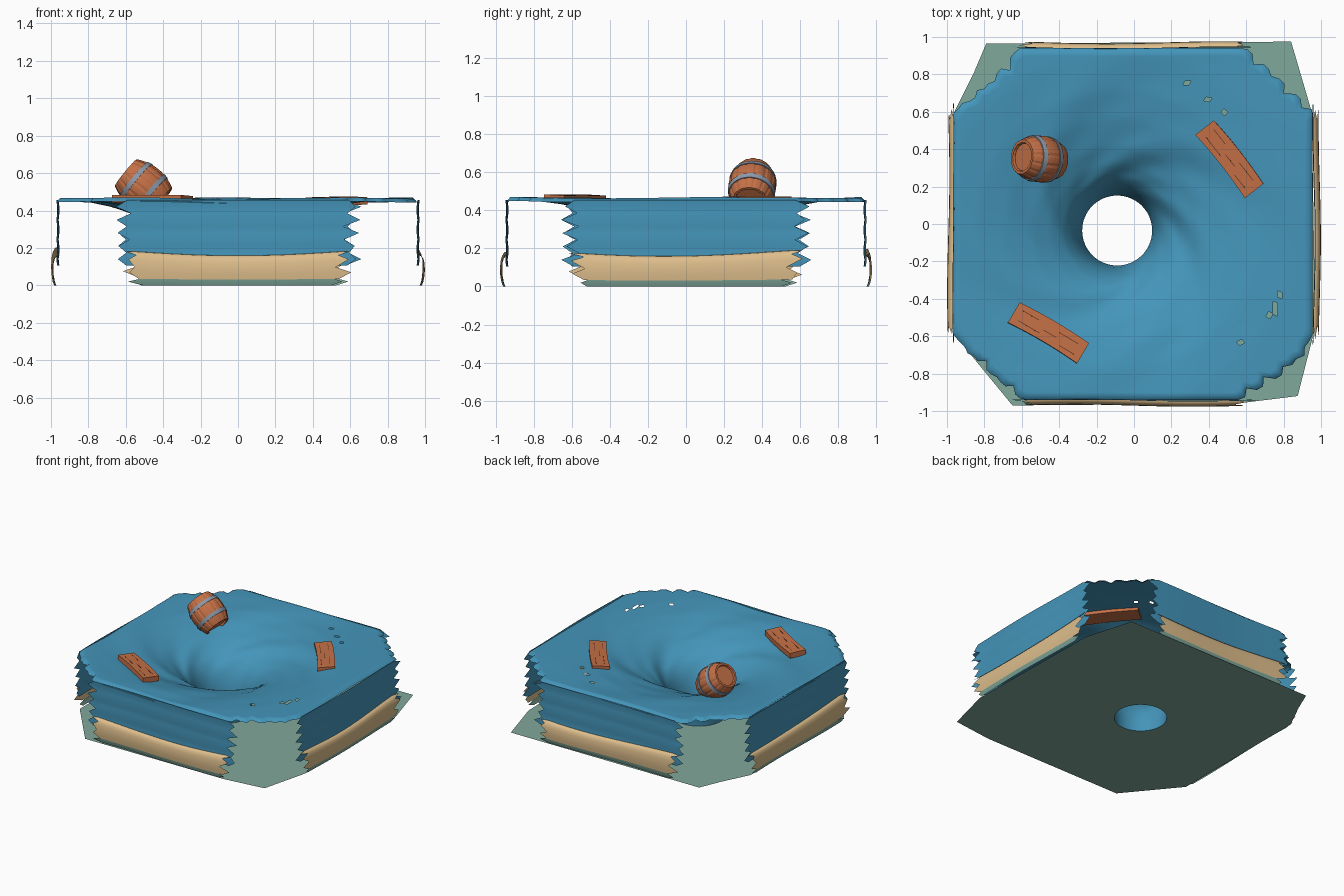
import bpy, bmesh, math, random
from mathutils import Vector, Matrix

if "Cube" in bpy.data.objects:
    bpy.data.objects.remove(bpy.data.objects["Cube"])

random.seed(4)


def mat(name, r, g, b):
    m = bpy.data.materials.new(name)
    lin = [((c / 255 + 0.055) / 1.055) ** 2.4 for c in (r, g, b)]
    m.diffuse_color = (*lin, 1)
    m.use_nodes = True
    m.node_tree.nodes["Principled BSDF"].inputs["Base Color"].default_value = m.diffuse_color
    return m


WATER = mat("water blue", 68, 149, 186)
SAND = mat("sand", 222, 190, 140)
BASE = mat("sea green", 128, 168, 154)
WOOD = mat("wood", 196, 112, 70)
DARK = mat("dark wood", 110, 58, 38)
IRON = mat("band grey", 140, 152, 168)


def make(name, bm, material, smooth=False, matrix=None):
    me = bpy.data.meshes.new(name)
    bmesh.ops.recalc_face_normals(bm, faces=bm.faces)
    for f in bm.faces:
        f.smooth = smooth
    bm.to_mesh(me)
    bm.free()
    me.materials.append(material)
    ob = bpy.data.objects.new(name, me)
    bpy.context.collection.objects.link(ob)
    if matrix is not None:
        ob.matrix_world = matrix
    return ob


def grid(bm, rows, closed=False):
    vs = [[bm.verts.new(p) for p in row] for row in rows]
    n = len(vs[0])
    for a, b in zip(vs, vs[1:]):
        for j in range(n if closed else n - 1):
            k = (j + 1) % n
            bm.faces.new((a[j], a[k], b[k], b[j]))


def ray(theta, poly):
    # distance from the funnel centre to a convex-ish outline
    d = Vector((math.cos(theta), math.sin(theta)))
    best = 9
    for i, p in enumerate(poly):
        p = Vector(p)
        e = Vector(poly[(i + 1) % len(poly)]) - p
        den = d.x * e.y - d.y * e.x
        if abs(den) < 1e-9:
            continue
        w = p - C
        t = (w.x * e.y - w.y * e.x) / den
        u = (w.x * d.y - w.y * d.x) / den
        if t > 0 and -1e-6 <= u <= 1 + 1e-6:
            best = min(best, t)
    return best


C = Vector((-0.09, -0.035))
HOLE = 0.187
SEG = 192

# whirlpool: polar sheet, deep funnel with spiral ripples
outline = [(0.6, 0.94), (0.72, 0.83), (0.955, 0.61), (0.955, -0.6), (0.82, -0.79), (0.57, -0.94),
           (-0.6, -0.94), (-0.78, -0.79), (-0.97, -0.59), (-0.965, 0.6), (-0.83, 0.69), (-0.62, 0.94)]
profile = [(HOLE, 0.0), (0.197, 0.1), (0.225, 0.2), (0.28, 0.28), (0.35, 0.332), (0.45, 0.38),
           (0.6, 0.425), (0.75, 0.452), (0.95, 0.466), (1.5, 0.468)]


def depth(r):
    for (a, za), (b, zb) in zip(profile, profile[1:]):
        if r <= b:
            return za + (zb - za) * (r - a) / (b - a)
    return profile[-1][1]


def smooth_depth(r):
    w = min(0.02, (r - HOLE) * 0.6)
    return (depth(r - w) + 2 * depth(r) + depth(r + w)) / 4


edges = []
for j in range(SEG):
    th = 2 * math.pi * j / SEG
    R = ray(th, outline)
    x, y = C.x + R * math.cos(th), C.y + R * math.sin(th)
    if abs(x) < 0.95 and abs(y) < 0.935 and j % 3 == 0:
        R += random.uniform(-0.05, 0.03)
    edges.append(R)
rows = []
N = 52
for i in range(N + 1):
    row = []
    for j, R in enumerate(edges):
        th = 2 * math.pi * j / SEG
        r = R if i == N else HOLE + (R - 0.02 - HOLE) * (i / (N - 1)) ** 1.5
        amp = 0.011 * max(0, min(1, (r - HOLE) / 0.12)) * max(0.25, 1 - 0.75 * r)
        z = smooth_depth(r) + amp * math.sin(5 * (th + 1.3 * math.log(r)))
        z += 0.4 * amp * math.sin(9 * (th + 1.5 * math.log(r)) + 1)
        row.append((C.x + r * math.cos(th), C.y + r * math.sin(th), z - (0.02 if i == N else 0)))
    rows.append(row)
bm = bmesh.new()
grid(bm, rows, True)
# small gaps in the sheet that show the floor
gone = set()
for p in [(0.73, -0.5), (0.75, -0.46), (0.76, -0.42), (0.765, -0.38), (0.58, -0.63),
          (0.4, 0.65), (0.49, 0.605), (0.28, 0.75)]:
    gone.add(min(bm.faces, key=lambda f: (f.calc_center_median().xy - Vector(p)).length))
bmesh.ops.delete(bm, geom=list(gone), context='FACES')
make("whirlpool_water", bm, WATER, True)

# floor with the funnel opening
floor = [(0.84, 0.975), (0.95, 0.6), (0.97, -0.55), (0.875, -0.92), (0.55, -0.96), (-0.65, -0.97),
         (-0.97, -0.58), (-0.97, 0.58), (-0.86, 0.8), (-0.79, 0.965)]
bm = bmesh.new()
angs = sorted([2 * math.pi * j / 64 for j in range(64)] +
              [math.atan2(p[1] - C.y, p[0] - C.x) % (2 * math.pi) + 1e-4 for p in floor])
grid(bm, [[(C.x + r * math.cos(a), C.y + r * math.sin(a), 0.0)
           for a, r in ((a, HOLE if k == 0 else ray(a, floor)) for a in angs)] for k in (0, 1)], True)
make("sea_floor", bm, BASE)


# four ragged side walls, each in layers
def wall(name, prof, half, side, material, wave):
    ang = side * math.pi / 2
    out_add = 0.022 if side % 2 else 0.0
    rot = Matrix.Rotation(ang, 3, 'Z')
    rows = []
    for i, (o, z) in enumerate(prof):
        row = []
        spike = 0.05 if i % 2 else -0.01
        for k in range(27):
            u = -half + 2 * half * k / 26
            if k == 0:
                u -= spike + random.uniform(0, 0.04)
            if k == 26:
                u += spike + random.uniform(0, 0.04)
            zz = z - wave * (z / 0.18) * math.cos(u * 2.6 + side * 0.3)
            oo = o + 0.006 * math.sin(u * 5 + side * 2)
            row.append(rot @ Vector((u, -oo - out_add, zz)))
        rows.append(row)
    bm = bmesh.new()
    grid(bm, rows)
    make(name, bm, material, True)


water_prof = [(0.939 + 0.004 * (i % 3 == 0), 0.455 - 0.035 * i) for i in range(11)]
sand_prof = [(0.938, 0.185), (0.952, 0.182), (0.963, 0.165), (0.969, 0.14), (0.971, 0.1), (0.970, 0.07), (0.966, 0.036)]
base_prof = [(0.966, 0.038), (0.963, 0.02), (0.955, 0.0)]
for s, nm in enumerate(("front", "right", "back", "left")):
    wall(nm + "_water_wall", water_prof, 0.57, s, WATER, 0.0)
    wall(nm + "_sand_layer", sand_prof, 0.53, s, SAND, 0.025)
    wall(nm + "_base_strip", base_prof, 0.50, s, BASE, 0.0)


# floating planks with grain cracks
def plank(name, loc, angle, length, width, tilt):
    M = Matrix.Translation(loc) @ Matrix.Rotation(angle, 4, 'Z') @ Matrix.Rotation(tilt, 4, 'X')
    bm = bmesh.new()
    rows = []
    for k in range(9):
        t = k / 8 - 0.5
        bend = 0.035 * (t * t - 0.08)
        w = width / 2
        rows.append([(t * length, s * w - bend, z) for s, z in ((-1, -.02), (1, -.02), (1, .02), (-1, .02))])
    grid(bm, rows, True)
    bm.verts.ensure_lookup_table()
    bm.faces.new(bm.verts[:4])
    bm.faces.new(bm.verts[-4:])
    bmesh.ops.bevel(bm, geom=[e for e in bm.edges if e.calc_face_angle(0) > 1], offset=0.004, segments=1)
    make(name, bm, WOOD, False, M)
    bm = bmesh.new()
    for a, b, l in ((-.3, .22, .1), (.25, .2, .12), (.02, -.05, .08), (-.25, -.25, .13), (.3, -.28, .09)):
        bmesh.ops.create_cube(bm, size=1, matrix=Matrix.Translation((a * length, b * width, 0.0195))
                              @ Matrix.Diagonal((l, 0.004, 0.004, 1)))
    make(name + "_cracks", bm, DARK, False, M)


plank("plank_right", (0.515, 0.35, 0.45), math.radians(-52), 0.43, 0.125, 0.06)
plank("plank_left", (-0.455, -0.578, 0.46), math.radians(-30.5), 0.43, 0.125, -0.05)

# barrel, tilted out of the water
axis = Vector((-0.77, 0.09, 0.63)).normalized()
BM = Matrix.Translation((-0.505, 0.348, 0.525)) @ axis.to_track_quat('Z', 'Y').to_matrix().to_4x4()
H = 0.122


def belly(s):
    return 0.125 - 0.032 * (s / H) ** 2


def revolve(name, prof, material, groove, smooth=False):
    bm = bmesh.new()
    n = 56
    grid(bm, [[(g * r * math.cos(a), g * r * math.sin(a), s) for a, g in
               ((2 * math.pi * j / n, 1 - groove * (j % 4 == 0)) for j in range(n))] for r, s in prof], True)
    make(name, bm, material, smooth, BM)


side = [(belly(s), s) for s in (H * (i / 6 - 1) for i in range(13))]
revolve("barrel", [(0.001, -0.108), (0.076, -0.108), (0.08, -H)] + side
        + [(0.078, H), (0.074, 0.108), (0.001, 0.108)], WOOD, 0.03)
for nm, c in (("lower", -0.055), ("upper", 0.055)):
    a, b = c - 0.013, c + 0.013
    revolve(nm + "_barrel_band", [(belly(a) - .004, a), (belly(a) + .004, a), (belly(b) + .004, b),
                                  (belly(b) - .004, b)], IRON, 0.0)
